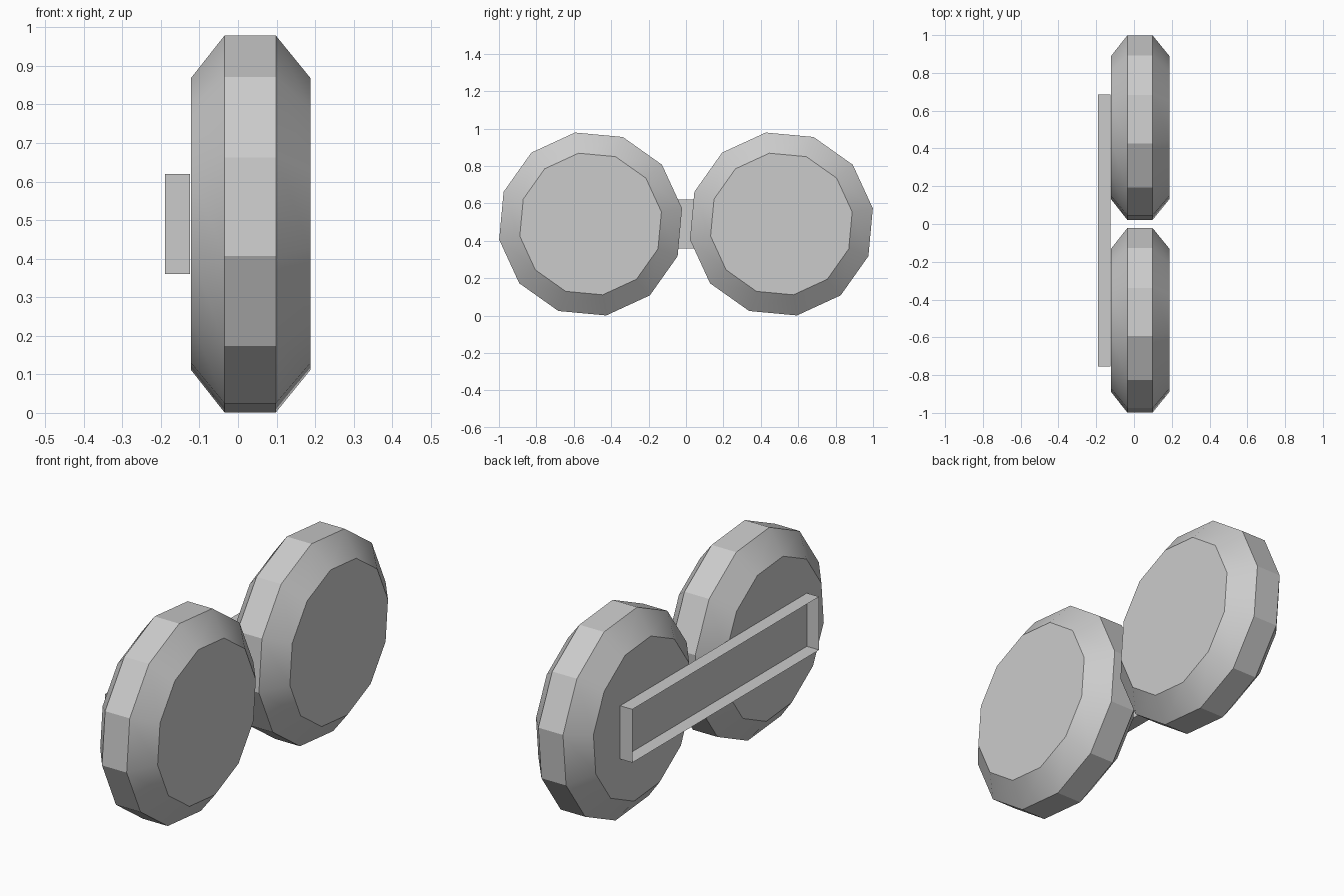
import bpy, bmesh, math

cube = bpy.data.objects.get("Cube")
if cube:
    bpy.data.objects.remove(cube, do_unlink=True)

# Single grey material
grey = bpy.data.materials.new("plain grey")
grey.use_nodes = True
COLOUR = (0.6, 0.6, 0.6, 1.0)
grey.diffuse_color = COLOUR
grey.node_tree.nodes["Principled BSDF"].inputs["Base Color"].default_value = COLOUR


def add_object(name, bm):
    mesh = bpy.data.meshes.new(name)
    bm.to_mesh(mesh)
    bm.free()
    mesh.materials.append(grey)
    obj = bpy.data.objects.new(name, mesh)
    bpy.context.collection.objects.link(obj)
    return obj


# Wheel: a 12-sided profile swept around the x axis, as (x, radius) pairs
SIDES = 12
TURN = math.radians(9.7)
PROFILE = [(-0.122, 0.384), (-0.035, 0.496), (0.098, 0.496), (0.188, 0.384)]


def wheel(name, y, z=0.49):
    bm = bmesh.new()
    angles = [TURN + math.tau * i / SIDES for i in range(SIDES)]
    rings = [[bm.verts.new((x, y + r * math.cos(a), z + r * math.sin(a))) for a in angles]
             for x, r in PROFILE]
    for low, high in zip(rings, rings[1:]):
        for i in range(SIDES):
            j = (i + 1) % SIDES
            bm.faces.new((low[i], low[j], high[j], high[i]))
    bm.faces.new(rings[0])
    bm.faces.new(rings[-1])
    bmesh.ops.recalc_face_normals(bm, faces=bm.faces)
    obj = add_object(name, bm)
    # Bevel bands blend smoothly, tread facets stay sharp
    bpy.ops.object.select_all(action='DESELECT')
    obj.select_set(True)
    bpy.context.view_layer.objects.active = obj
    bpy.ops.object.shade_smooth_by_angle(angle=math.radians(29))


wheel("front_wheel", -0.51)
wheel("rear_wheel", 0.51)

# Link bar: shallow tray joining the wheels, open on its outer side
bm = bmesh.new()
bmesh.ops.create_cube(bm, size=1)
for v in bm.verts:
    v.co.x = -0.19 if v.co.x < 0 else -0.124
    v.co.y = -0.755 if v.co.y < 0 else 0.685
    v.co.z = 0.36 if v.co.z < 0 else 0.62
bm.normal_update()
outer = [f for f in bm.faces if f.normal.x < -0.9]
bmesh.ops.delete(bm, geom=outer, context='FACES_ONLY')
add_object("link_bar", bm)
